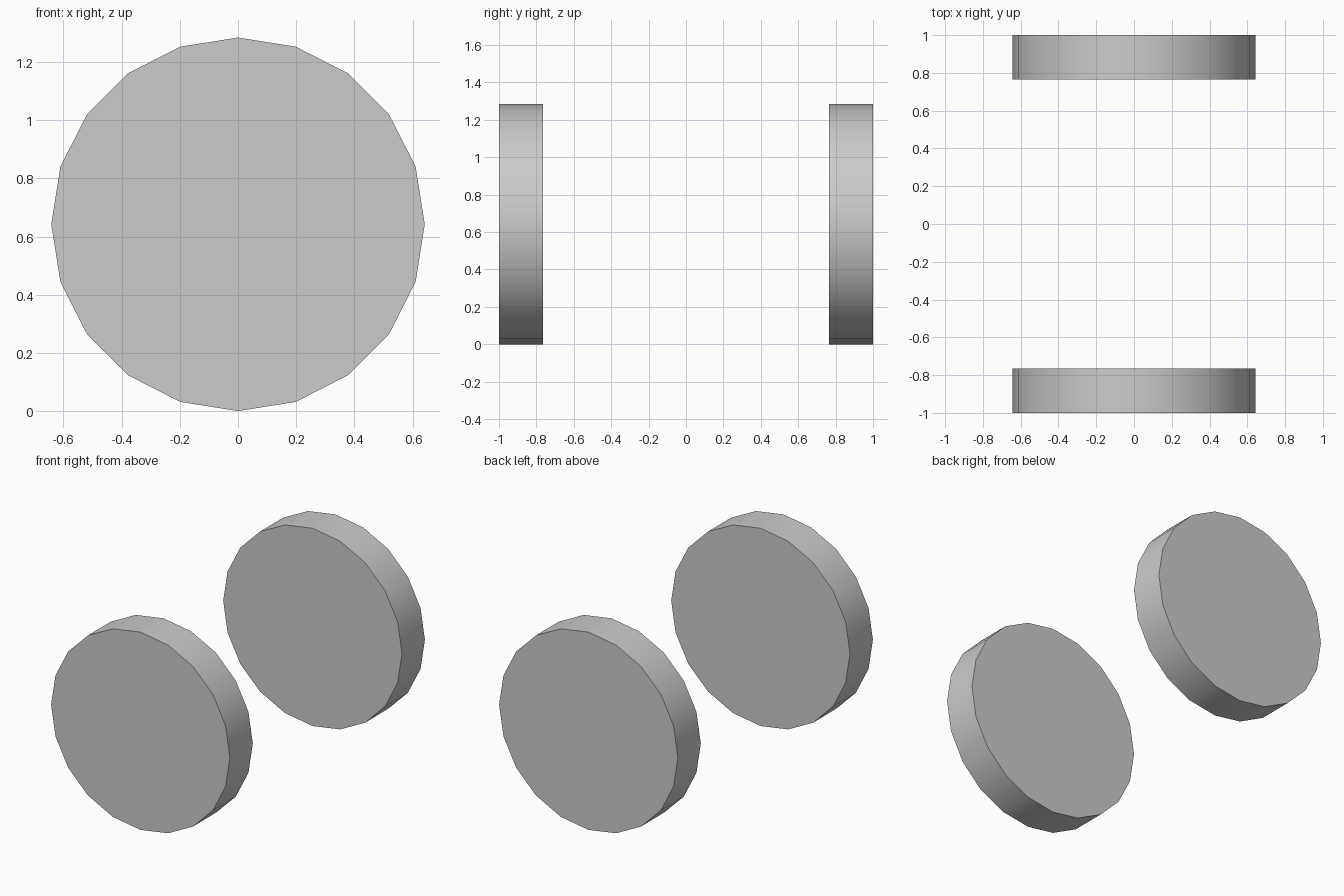
import bpy
from math import pi, radians

if "Cube" in bpy.data.objects:
    bpy.data.objects.remove(bpy.data.objects["Cube"])

RADIUS = 0.642      # wheel radius, corners at top and bottom
INNER, OUTER = 0.765, 1.0


def wheel(name, side):
    # 20-sided capped disc lying on the y axis
    bpy.ops.mesh.primitive_cylinder_add(
        vertices=20, radius=RADIUS, depth=OUTER - INNER,
        location=(0, side * (INNER + OUTER) / 2, RADIUS),
        rotation=(pi / 2, 0, 0))
    obj = bpy.context.object
    obj.name = name
    # smooth rim, sharp cap edges
    bpy.ops.object.shade_smooth_by_angle(angle=radians(30))


wheel("front_wheel", -1)
wheel("back_wheel", 1)
